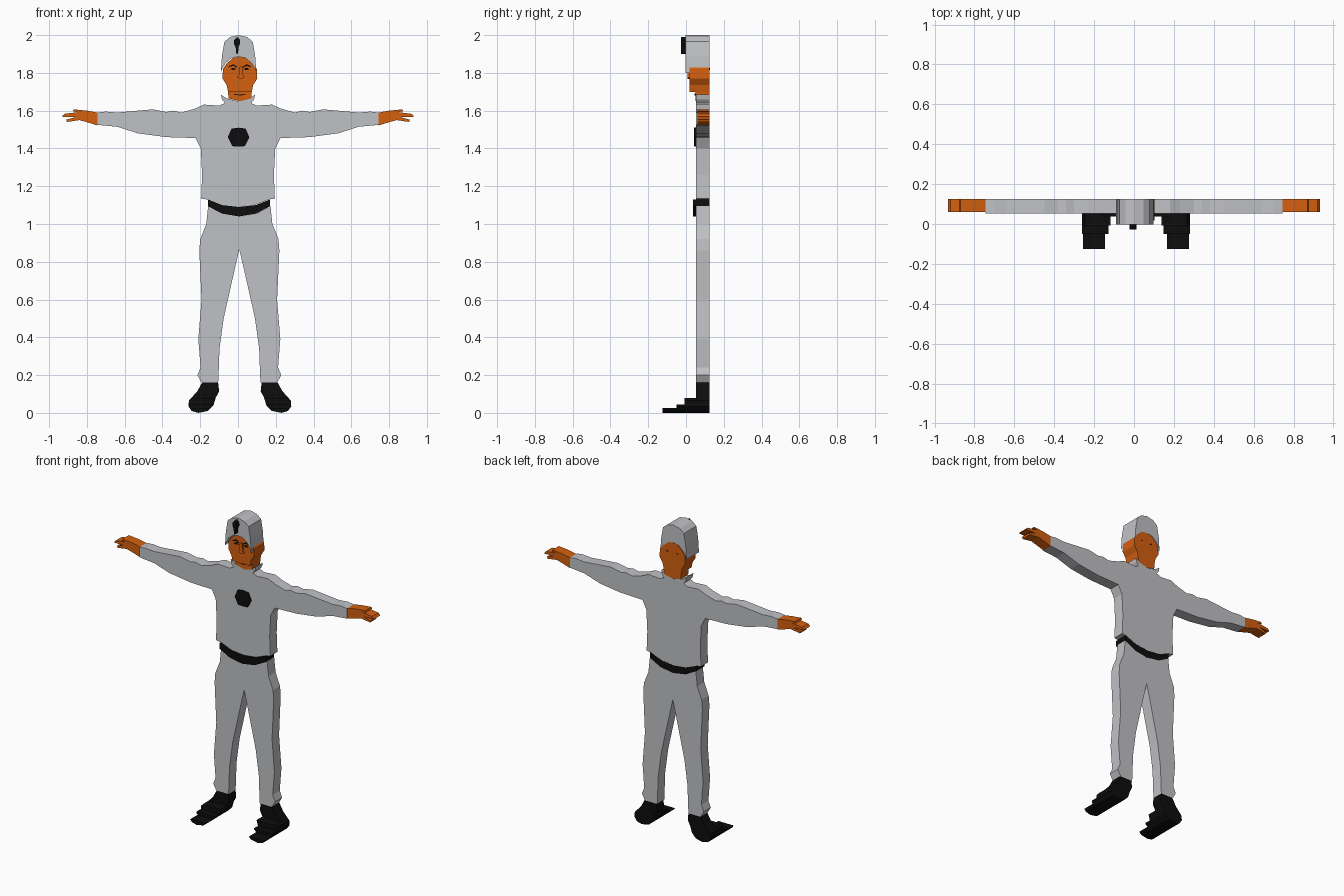
import bpy
import bmesh
from mathutils import Vector

cube = bpy.data.objects.get("Cube")
if cube:
    bpy.data.objects.remove(cube, do_unlink=True)

BACK = 0.125     # shared flat back of every part
BODY = 0.053     # front of the clothing
FACE = 0.018     # front of the face
HEAD_X = 0.01    # slight sideways shift of head and legs


def material(name, color):
    mat = bpy.data.materials.new(name)
    mat.use_nodes = True
    mat.diffuse_color = color
    mat.node_tree.nodes["Principled BSDF"].inputs["Base Color"].default_value = color
    return mat


GREY = material("grey cloth", (0.53, 0.535, 0.56, 1))
SKIN = material("orange skin", (0.66, 0.115, 0.005, 1))
BLACK = material("black", (0.004, 0.004, 0.004, 1))


def slab(name, outline, front, back, mat, dx=0.0, top=None):
    """Extrude an (x, z) outline between two depths, optionally cut off at a height."""
    bm = bmesh.new()
    face = bm.faces.new([bm.verts.new((x + dx, front, z)) for x, z in outline])
    extruded = bmesh.ops.extrude_face_region(bm, geom=[face], use_keep_orig=True)
    moved = [v for v in extruded["geom"] if isinstance(v, bmesh.types.BMVert)]
    bmesh.ops.translate(bm, verts=moved, vec=Vector((0, back - front, 0)))
    if top is not None:
        geom = bm.verts[:] + bm.edges[:] + bm.faces[:]
        cut = bmesh.ops.bisect_plane(bm, geom=geom, plane_co=(0, 0, top),
                                     plane_no=(0, 0, 1), clear_outer=True)
        rim = [e for e in cut["geom_cut"] if isinstance(e, bmesh.types.BMEdge)]
        bmesh.ops.holes_fill(bm, edges=rim)
    bmesh.ops.recalc_face_normals(bm, faces=bm.faces[:])
    mesh = bpy.data.meshes.new(name)
    bm.to_mesh(mesh)
    bm.free()
    mesh.materials.append(mat)
    obj = bpy.data.objects.new(name, mesh)
    bpy.context.collection.objects.link(obj)
    return obj


def flip(points):
    return [(-x, z) for x, z in reversed(points)]


def whole(half):
    """Complete a half outline that starts and ends on the centre line."""
    return half + flip(half[1:-1])


def pair(name, outline, front, back, mat, dx=0.0, top=None):
    slab("left_" + name, outline, front, back, mat, dx, top)
    slab("right_" + name, flip(outline), front, back, mat, dx, top)


# Edges shared by neighbouring parts
hairline = [(0, 1.885), (.035, 1.88), (.07, 1.85)]
chin = [(.06, 1.665), (0, 1.65)]
jacket_hem = [(.165, 1.13), (.09, 1.1), (0, 1.09)]
waist = [(0, 1.04), (.09, 1.055), (.165, 1.095)]

# Jacket with both sleeves and collar
jacket = chin[::-1] + [
    (.09, 1.685), (.085, 1.66), (.07, 1.64), (.1, 1.627), (.18, 1.632), (.23, 1.61),
    (.3, 1.59), (.34, 1.6), (.38, 1.593), (.45, 1.607), (.53, 1.6), (.64, 1.59),
    (.7, 1.595), (.745, 1.59), (.745, 1.525), (.64, 1.515), (.53, 1.48), (.38, 1.46),
    (.225, 1.455), (.197, 1.4), (.19, 1.26), (.195, 1.135)] + jacket_hem
slab("jacket", whole(jacket), BODY, BACK, GREY)

# Belt
slab("belt", whole(jacket_hem[::-1] + waist[::-1]), .038, BACK, BLACK, .005)

# Trousers
trousers = waist + [
    (.175, 1), (.207, .92), (.212, .86), (.2, .6), (.217, .39), (.205, .24), (.222, .2),
    (.2, .16), (.112, .16), (.11, .2), (.105, .34), (.083, .5), (.047, .66),
    (.02, .78), (0, .865)]
slab("trousers", whole(trousers), BODY, BACK, GREY, .007)

# Hands
hand = [(.745, 1.59), (.8, 1.6), (.87, 1.607), (.875, 1.598), (.85, 1.592), (.92, 1.583),
        (.933, 1.568), (.86, 1.566), (.91, 1.552), (.905, 1.54), (.84, 1.55),
        (.81, 1.542), (.745, 1.522)]
pair("hand", hand, .06, BACK, SKIN)

# Shoes: stepped forward in four layers
shoe = [(.115, .16), (.2, .16), (.225, .115), (.27, .065), (.272, .035), (.255, .01),
        (.22, 0), (.17, .01), (.14, .04), (.128, .08), (.11, .115)]
steps = [("heel", BODY, BACK, None), ("instep", -.008, BODY, .08),
         ("vamp", -.05, -.008, .045), ("toe", -.125, -.05, .025)]
for part, front, back, top in steps:
    pair("shoe_" + part, shoe, front, back, BLACK, HEAD_X, top)

# Head: face block and recessed chin
jaw = (.063, 1.7)
face = hairline + [(.09, 1.82), (.092, 1.77), (.07, 1.735), jaw, (0, 1.7)]
slab("face", whole(face), FACE, BACK, SKIN, HEAD_X)
slab("chin", whole([(0, 1.7), jaw] + chin), BODY - .004, BACK, SKIN, HEAD_X)

# Nose
nose = [(0, 1.835), (.009, 1.83), (.011, 1.79), (.02, 1.775), (0, 1.768)]
slab("nose", whole(nose), .008, FACE, SKIN, .015)

# Eyes, brows and mouth as thin plates, with small eye marks on the back
brow = [(.014, 1.833), (.035, 1.846), (.058, 1.836), (.06, 1.829), (.035, 1.838), (.016, 1.827)]
eye = [(.018, 1.82), (.035, 1.828), (.052, 1.82), (.035, 1.814)]
eye_mark = [(.028, 1.82), (.035, 1.826), (.044, 1.82), (.035, 1.815)]
mouth = [(0, 1.684), (.03, 1.69), (.03, 1.686), (0, 1.679)]
pair("brow", brow, FACE - .004, FACE, BLACK, HEAD_X)
pair("eye", eye, FACE - .004, FACE, BLACK, HEAD_X)
pair("rear_eye_mark", eye_mark, BACK, BACK + .001, BLACK, HEAD_X)
slab("mouth", whole(mouth), BODY - .008, BODY - .004, BLACK, HEAD_X)

# Tall cap
cap = [(0, 2), (.045, 1.99), (.075, 1.965), (.088, 1.89), (.094, 1.8), (.088, 1.82)]
slab("cap", whole(cap + hairline[::-1]), -.003, BACK, GREY, .003)

# Plain badges on cap and chest
cap_badge = [(0, 1.99), (.015, 1.975), (.017, 1.955), (.007, 1.935), (.006, 1.905), (0, 1.9)]
chest_badge = [(0, 1.51), (.037, 1.505), (.057, 1.46), (.033, 1.412), (0, 1.41)]
slab("cap_badge", whole(cap_badge), -.027, -.003, BLACK, -.005)
slab("chest_badge", whole(chest_badge), .043, BODY, BLACK, .003)
